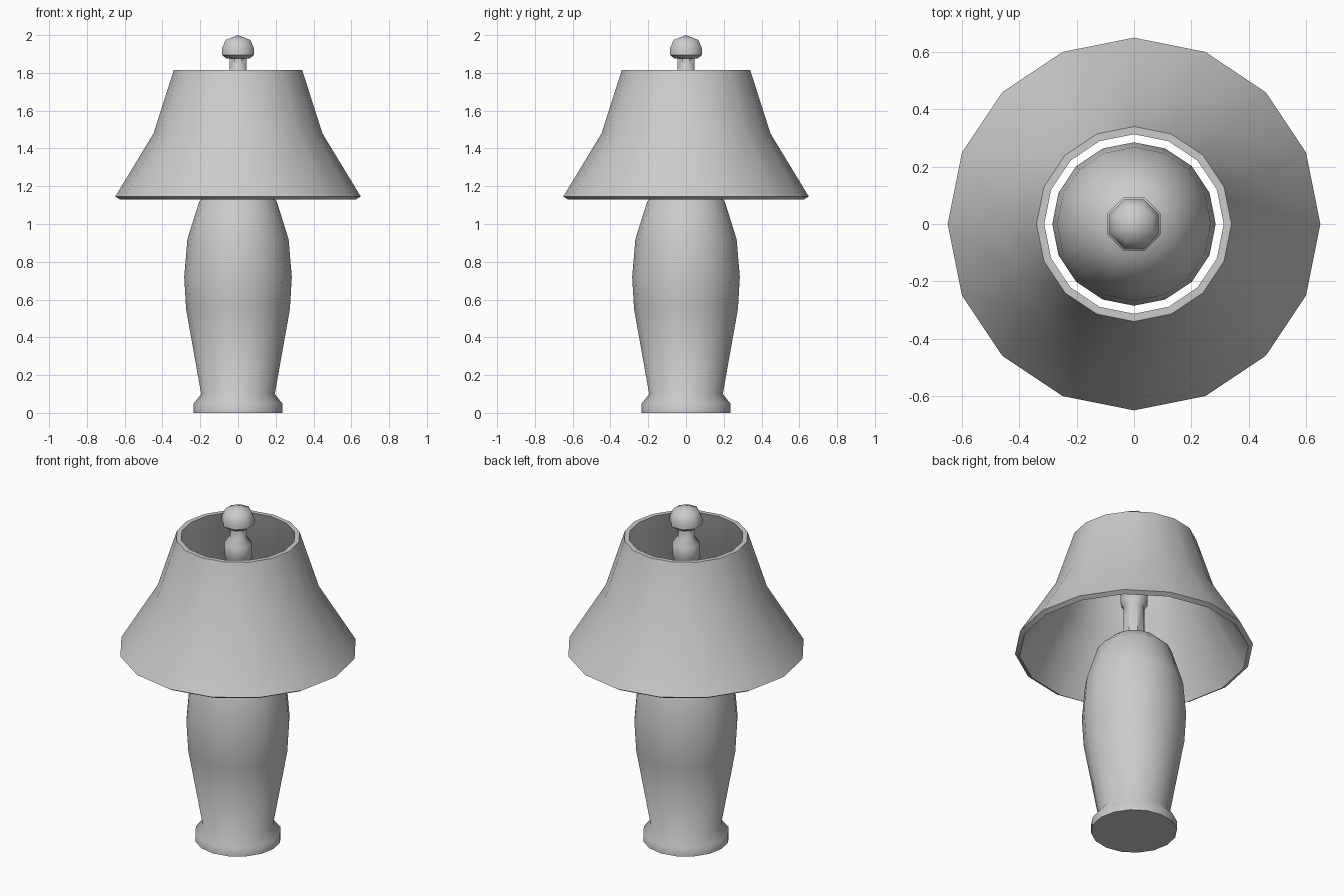
import bpy
import bmesh
from math import cos, sin, pi, radians

cube = bpy.data.objects.get("Cube")
if cube:
    bpy.data.objects.remove(cube, do_unlink=True)

# One plain grey for the whole lamp
grey = bpy.data.materials.new("plain grey")
grey.use_nodes = True
colour = (0.6, 0.6, 0.6, 1)
grey.diffuse_color = colour
grey.node_tree.nodes["Principled BSDF"].inputs["Base Color"].default_value = colour


def lathe(name, profile, sides, turn=0.0, closed=False, sharp=40):
    """Revolve (radius, height) points; open ends are capped, closed loops join up."""
    bm = bmesh.new()
    rings = []
    for r, z in profile:
        if r == 0:
            rings.append([bm.verts.new((0, 0, z))] * sides)
        else:
            angles = [2 * pi * (i + turn) / sides for i in range(sides)]
            rings.append([bm.verts.new((r * cos(a), r * sin(a), z)) for a in angles])
    pairs = list(zip(rings, rings[1:]))
    if closed:
        pairs.append((rings[-1], rings[0]))
    for low, high in pairs:
        for i in range(sides):
            j = (i + 1) % sides
            corners = [low[i], low[j], high[j], high[i]]
            bm.faces.new(list(dict.fromkeys(corners)))
    if not closed:
        for ring in (rings[0], rings[-1]):
            if ring[0] is not ring[1]:
                bm.faces.new(ring)
    bmesh.ops.recalc_face_normals(bm, faces=bm.faces)
    mesh = bpy.data.meshes.new(name)
    bm.to_mesh(mesh)
    bm.free()
    mesh.materials.append(grey)
    obj = bpy.data.objects.new(name, mesh)
    bpy.context.collection.objects.link(obj)
    bpy.ops.object.select_all(action='DESELECT')
    obj.select_set(True)
    bpy.context.view_layer.objects.active = obj
    bpy.ops.object.shade_smooth_by_angle(angle=radians(sharp))
    return obj


# Vase-shaped body with a flared foot
lathe("lamp_body", [(0.235, 0), (0.235, 0.05), (0.195, 0.1), (0.275, 0.55),
                    (0.285, 0.72), (0.268, 0.92), (0.205, 1.12), (0.13, 1.19),
                    (0.055, 1.22)], 16, sharp=60)

# Hollow shade with a bent wall
lathe("lamp_shade", [(0.625, 1.13), (0.65, 1.145), (0.447, 1.48), (0.34, 1.815),
                     (0.313, 1.815), (0.42, 1.48)], 16, closed=True)

# Octagonal stem, socket and collar inside the shade
lathe("stem", [(0.06, 1.2), (0.06, 1.4), (0.078, 1.43), (0.078, 1.58),
               (0.1, 1.63), (0.06, 1.67), (0.078, 1.7), (0.078, 1.775),
               (0.048, 1.815), (0.048, 1.88)], 8, turn=0.5)

# Knob on top
lathe("finial", [(0.065, 1.875), (0.092, 1.895), (0.092, 1.93), (0.07, 1.975),
                 (0, 2)], 8, turn=0.5, sharp=50)
